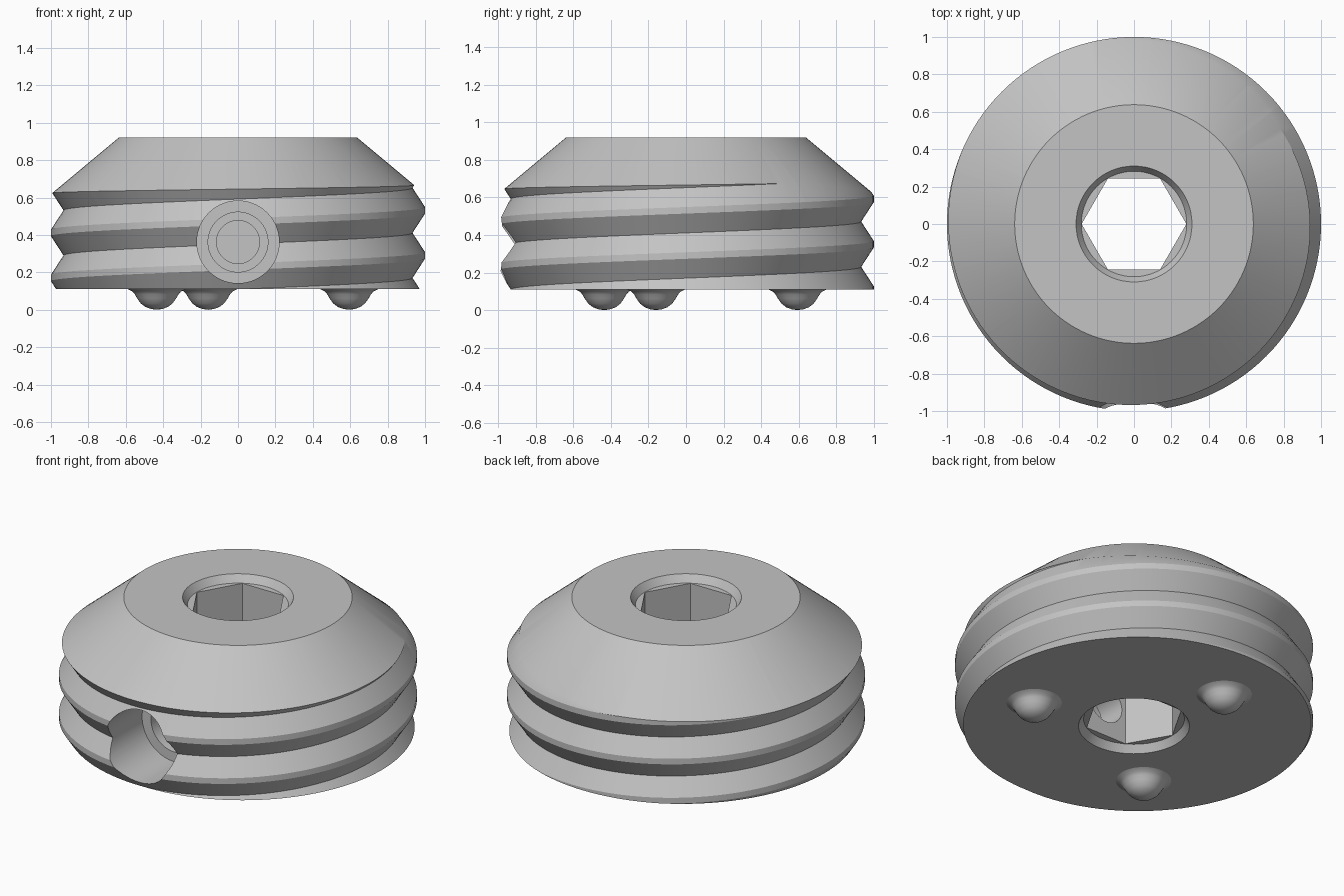
import bpy, bmesh, math
from mathutils import Matrix

cube = bpy.data.objects.get("Cube")
if cube:
    bpy.data.objects.remove(cube, do_unlink=True)

# Single material
GREY = (0.55, 0.55, 0.55, 1.0)
grey = bpy.data.materials.new("plain_grey")
grey.use_nodes = True
grey.diffuse_color = GREY
grey.node_tree.nodes["Principled BSDF"].inputs["Base Color"].default_value = GREY

# Main dimensions
BOTTOM, TOP = 0.11, 0.92
TOP_RADIUS, CONE_SLOPE = 0.638, 1.2
PITCH, ROOT_Z, ROOT_RADIUS, FLANK = 0.241, 0.411, 0.933, 0.65
SEGMENTS = 128


def finish(name, bm):
    bmesh.ops.remove_doubles(bm, verts=bm.verts, dist=1e-5)
    bmesh.ops.recalc_face_normals(bm, faces=bm.faces)
    mesh = bpy.data.meshes.new(name)
    bm.to_mesh(mesh)
    bm.free()
    mesh.materials.append(grey)
    obj = bpy.data.objects.new(name, mesh)
    bpy.context.collection.objects.link(obj)
    return obj


def skin(bm, columns):
    for a, b in zip(columns, columns[1:]):
        for i in range(len(a) - 1):
            bm.faces.new((a[i], b[i], b[i + 1], a[i + 1]))
    bmesh.ops.remove_doubles(bm, verts=bm.verts, dist=1e-5)
    bmesh.ops.dissolve_degenerate(bm, edges=bm.edges, dist=1e-5)


def lathe(name, profile, sides, matrix=Matrix()):
    """Revolve (radius, height) points into a solid closed by flat caps."""
    bm = bmesh.new()
    columns = []
    for j in range(sides + 1):
        a = math.tau * j / sides
        columns.append([bm.verts.new((r * math.cos(a), r * math.sin(a), z))
                        for r, z in profile])
    skin(bm, columns)
    bmesh.ops.holes_fill(bm, edges=bm.edges, sides=0)
    bm.transform(matrix)
    return finish(name, bm)


def cut(obj, tool, operation):
    mod = obj.modifiers.new(operation, 'BOOLEAN')
    mod.operation, mod.solver, mod.object = operation, 'EXACT', tool
    activate(obj)
    bpy.ops.object.modifier_apply(modifier=mod.name)
    bpy.data.objects.remove(tool, do_unlink=True)


def activate(obj):
    bpy.ops.object.select_all(action='DESELECT')
    obj.select_set(True)
    bpy.context.view_layer.objects.active = obj


def smooth(obj):
    activate(obj)
    bpy.ops.object.shade_smooth_by_angle(angle=math.radians(32))


# Right-handed thread: V-shaped root with a narrow flat crest
def thread_radius(z, turn):
    phase = (z - ROOT_Z) / PITCH - turn
    away = abs(phase - round(phase)) * PITCH
    return min(1.0, ROOT_RADIUS + FLANK * away)


def threaded_blank():
    bm = bmesh.new()
    crest = (1.0 - ROOT_RADIUS) / FLANK
    columns = []
    for j in range(SEGMENTS + 1):
        turn = j / SEGMENTS
        a = math.tau * turn
        column = []
        for wind in range(-5, 6):
            for offset in (0, crest, PITCH - crest):
                z = ROOT_Z + PITCH * (turn + wind) + offset
                z = max(-0.3, min(1.2, z))
                r = thread_radius(z, turn)
                column.append(bm.verts.new((r * math.cos(a), r * math.sin(a), z)))
        columns.append(column)
    skin(bm, columns)
    bmesh.ops.holes_fill(bm, edges=bm.edges, sides=0)
    return finish("threaded_body", bm)


body = threaded_blank()

# Trim to the conical top and flat base
base_radius = TOP_RADIUS + CONE_SLOPE * (TOP - BOTTOM)
cut(body, lathe("trim", [(base_radius, BOTTOM), (TOP_RADIUS, TOP)], SEGMENTS), 'INTERSECT')

# Hexagonal bore with a tapered recess at each end
cut(body, lathe("hex_bore", [(0.28, -0.2), (0.28, 1.2)], 6), 'DIFFERENCE')
for face_z, way in ((TOP, 1), (BOTTOM, -1)):
    recess = [(0.282, face_z - 0.045 * way), (0.31, face_z), (0.341, face_z + 0.05 * way)]
    cut(body, lathe("recess", recess, 64), 'DIFFERENCE')

# Stepped side hole in the front, reaching the bore
steps = [(0.115, 0.0), (0.115, 0.42), (0.16, 0.42), (0.16, 0.62), (0.22, 0.62), (0.22, 1.2)]
to_front = Matrix.Translation((0, 0, 0.362)) @ Matrix.Rotation(math.pi / 2, 4, 'X')
cut(body, lathe("side_hole", steps, 64, to_front), 'DIFFERENCE')
smooth(body)

# Three flared round feet under the base
foot_profile = [(0.0, 0.0), (0.03, 0.004), (0.06, 0.015), (0.085, 0.034), (0.105, 0.062),
                (0.117, 0.083), (0.13, 0.098), (0.155, BOTTOM), (0.15, BOTTOM + 0.01)]
for k, angle in enumerate((-15, 105, 225)):
    a = math.radians(angle)
    place = Matrix.Translation((0.615 * math.cos(a), 0.615 * math.sin(a), 0))
    smooth(lathe(f"foot_{k + 1}", foot_profile, 40, place))
